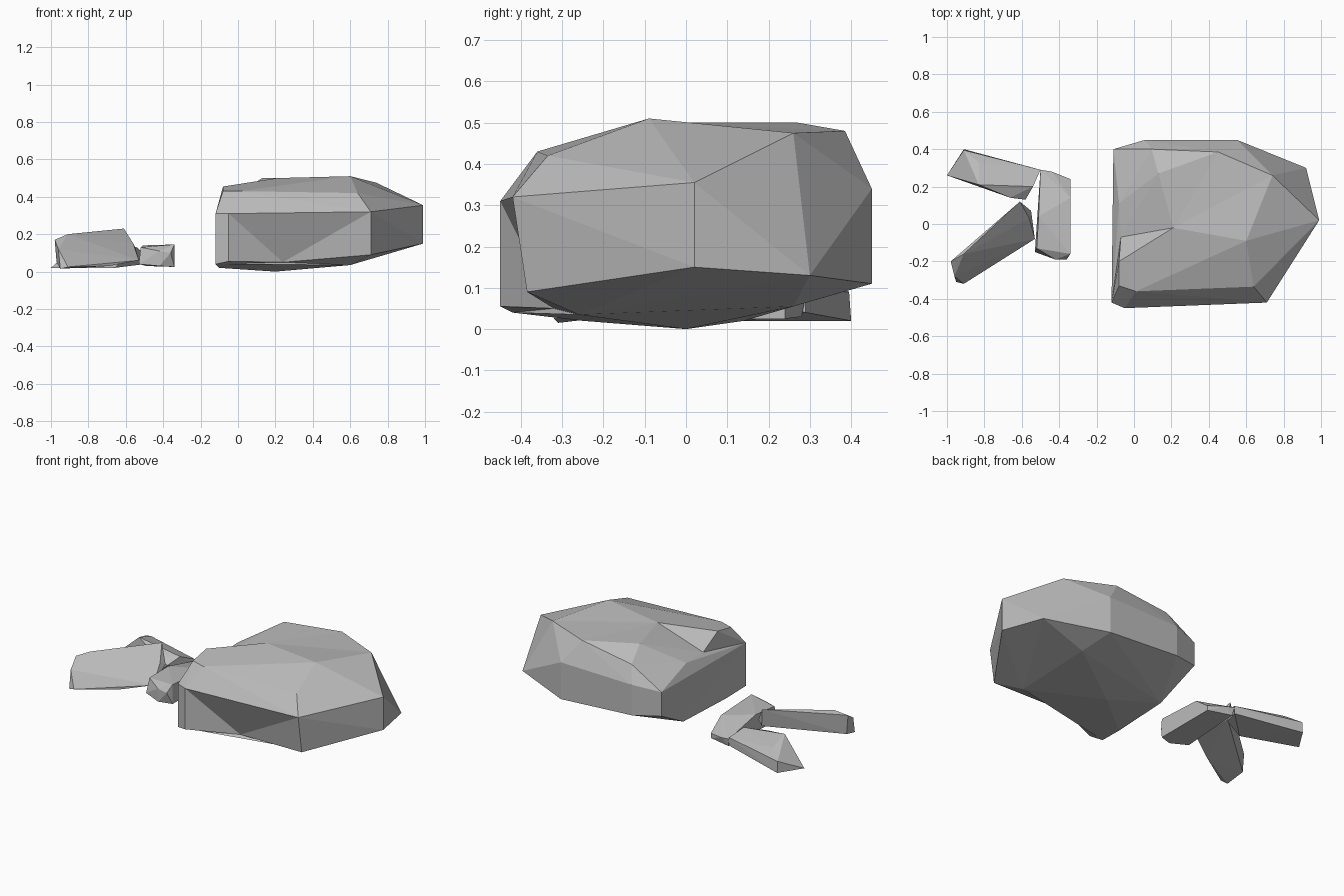
import bpy
import bmesh
import math

default_cube = bpy.data.objects.get("Cube")
if default_cube:
    bpy.data.objects.remove(default_cube, do_unlink=True)


def make_material(name, colour):
    material = bpy.data.materials.new(name)
    material.use_nodes = True
    material.diffuse_color = colour
    material.node_tree.nodes["Principled BSDF"].inputs["Base Color"].default_value = colour
    return material


stone_grey = make_material("stone grey", (0.5, 0.5, 0.5, 1))


def column(x, y, low, high):
    """Vertical corner edge of a stone."""
    return [(x, y, low), (x, y, high)]


def make_stone(name, corners, columns=(), dents=()):
    """Chiselled stone: a faceted hull whose dent corners are pushed inwards."""
    bm = bmesh.new()
    for point in corners:
        bm.verts.new(point)
    for entry in columns:
        for point in column(*entry):
            bm.verts.new(point)
    dent_verts = [(bm.verts.new(start), end) for start, end in dents]
    hull = bmesh.ops.convex_hull(bm, input=bm.verts[:])
    # Push the dents in once the facets are known
    for vert, end in dent_verts:
        vert.co = end
    unused = {g for g in hull["geom_interior"] + hull["geom_unused"]
              if isinstance(g, bmesh.types.BMVert)}
    bmesh.ops.delete(bm, geom=list(unused), context="VERTS")
    # Merge almost coplanar triangles into broad chiselled faces
    bmesh.ops.dissolve_limit(bm, angle_limit=math.radians(1),
                             verts=bm.verts[:], edges=bm.edges[:])
    bmesh.ops.recalc_face_normals(bm, faces=bm.faces[:])
    mesh = bpy.data.meshes.new(name)
    bm.to_mesh(mesh)
    bm.free()
    mesh.materials.append(stone_grey)
    stone = bpy.data.objects.new(name, mesh)
    bpy.context.scene.collection.objects.link(stone)


# Large boulder: crown, rim and underside points, with upright wall corners
boulder_crown = [
    (.13, .27, .5), (.45, .385, .48), (.74, .26, .475), (.6, -.09, .51),
    (.64, -.335, .42), (.01, -.36, .43), (-.08, -.33, .43),
    (.095, .4, .43), (.71, -.42, .32),
]
boulder_underside = [
    (.2, 0, 0), (-.1, -.25, .02), (.6, -.26, .035),
    (.75, .02, .08), (.6, .26, .055), (.71, -.385, .09), (.92, .3, .13),
]
boulder_walls = [
    (-.12, -.42, .04, .31), (-.05, -.45, .055, .31), (.99, .02, .15, .355),
    (.55, .45, .11, .34), (.06, .45, .14, .33), (-.11, .4, .16, .31),
]
# Hollows in the crown, the side rim, the side foot and the front foot
boulder_dents = [
    ((.21, -.02, .53), (.21, -.02, .5)),
    ((-.1, -.2, .465), (-.08, -.2, .455)),
    ((-.1, -.07, .47), (-.07, -.07, .37)),
    ((-.1, .12, .46), (-.08, .11, .375)),
    ((-.13, .14, .02), (-.08, .14, .02)),
    ((.24, -.46, .06), (.24, -.32, .05)),
]
make_stone("boulder", boulder_crown + boulder_underside, boulder_walls,
           boulder_dents)

# Back small stone: wide at the tip with a ridge along its inner side
make_stone("back_small_stone", [
    (-1, .26, .02), (-.91, .4, .02), (-.91, .395, .09), (-.83, .33, .13),
    (-.83, .21, .17), (-.58, .13, .09), (-.54, .2, .13),
], [(-.5, .29, .04, .09), (-.66, .14, .02, .12)])

# Middle small stone: a low slab that falls away at the back
make_stone("middle_small_stone", [
    (-.5, .29, .08), (-.44, .28, .07), (-.53, -.15, .04),
    (-.52, -.13, .13), (-.49, .28, .03), (-.36, -.19, .1),
], [(-.34, .24, .025, .055), (-.34, -.16, .025, .145),
    (-.42, -.19, .03, .11), (-.34, .14, .025, .13), (-.51, .04, .04, .14)])

# Front small stone: a leaning block with its ridge along the back
make_stone("front_small_stone", [
    (-.98, -.2, .17), (-.97, -.2, .05), (-.95, -.31, .015), (-.91, -.32, .025),
    (-.91, -.16, .2), (-.96, -.28, .12), (-.61, .12, .23), (-.6, .11, .12),
    (-.55, .07, .13), (-.53, -.08, .06), (-.69, -.18, .03), (-.56, .03, .15),
])
